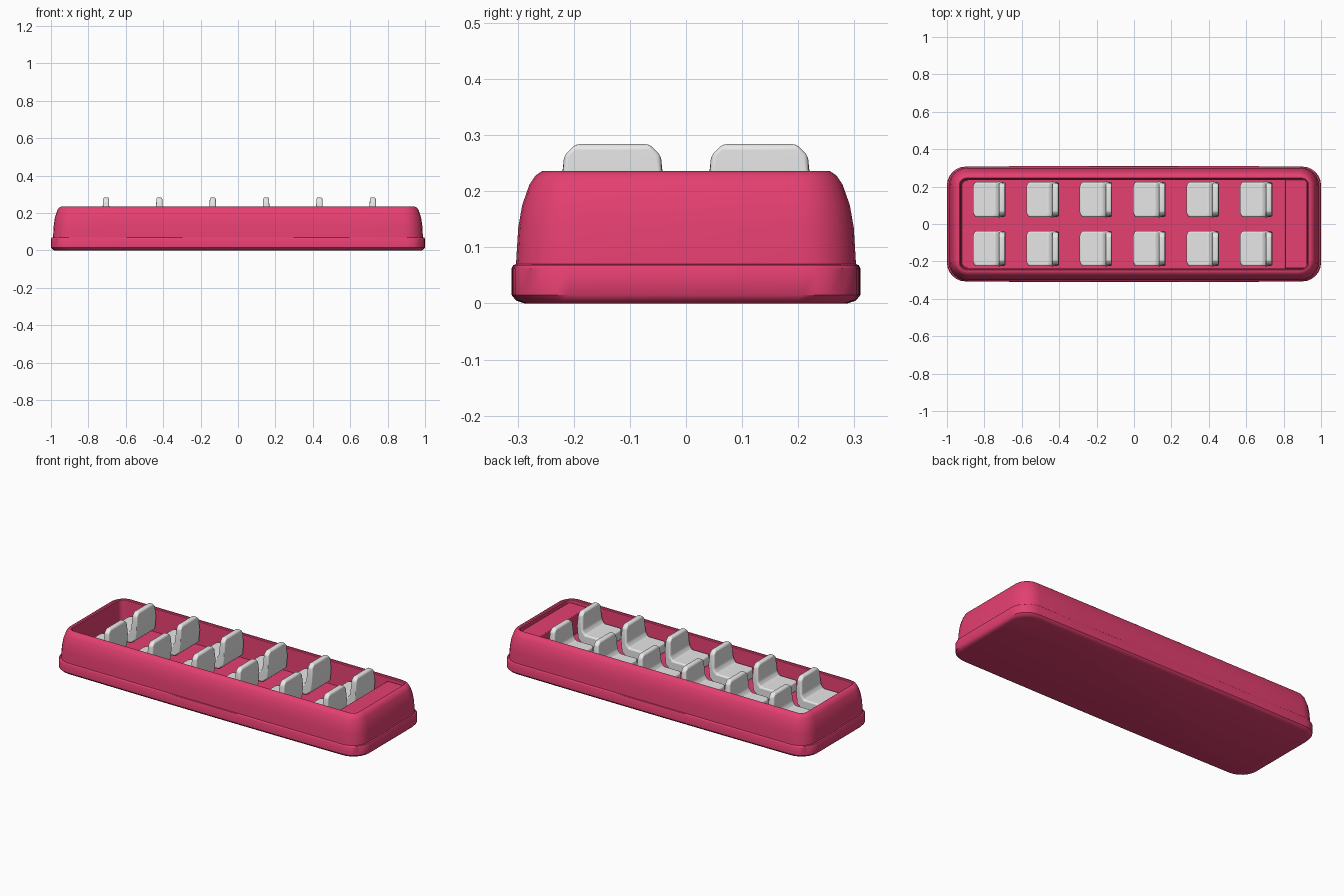
import bpy, bmesh, math

cube = bpy.data.objects.get("Cube")
if cube:
    bpy.data.objects.remove(cube, do_unlink=True)


def material(name, rgb):
    m = bpy.data.materials.new(name)
    m.use_nodes = True
    m.diffuse_color = (*rgb, 1)
    bsdf = m.node_tree.nodes["Principled BSDF"]
    bsdf.inputs["Base Color"].default_value = (*rgb, 1)
    bsdf.inputs["Roughness"].default_value = 0.6
    return m


pink = material("raspberry pink", (0.78, 0.05, 0.165))
grey = material("light grey", (0.8, 0.8, 0.8))


def finish(bm, name, mat, bevel=0, segments=3, angle=35):
    bmesh.ops.recalc_face_normals(bm, faces=bm.faces)
    mesh = bpy.data.meshes.new(name)
    bm.to_mesh(mesh)
    bm.free()
    mesh.materials.append(mat)
    ob = bpy.data.objects.new(name, mesh)
    bpy.context.collection.objects.link(ob)
    if bevel:
        mod = ob.modifiers.new("rounded edges", 'BEVEL')
        mod.width, mod.segments = bevel, segments
        mod.limit_method = 'ANGLE'
        mod.angle_limit = math.radians(25)
    bpy.ops.object.select_all(action='DESELECT')
    ob.select_set(True)
    bpy.context.view_layer.objects.active = ob
    bpy.ops.object.shade_smooth_by_angle(angle=math.radians(angle))


def bridge(bm, low, high):
    """Join two loops of equal length with a band of quads."""
    n = len(low)
    for i in range(n):
        j = (i + 1) % n
        bm.faces.new((low[i], low[j], high[j], high[i]))


def ring(a, b, r, bulge, steps=6, mids=6):
    """Rounded rectangle whose long sides can bow outwards."""
    pts = []
    for k, (sx, sy) in enumerate([(1, 1), (-1, 1), (-1, -1), (1, -1)]):
        for i in range(steps + 1):
            t = (k + i / steps) * math.pi / 2
            pts.append((sx * (a - r) + r * math.cos(t),
                        sy * (b - r) + r * math.sin(t)))
        if k % 2 == 0:
            for i in range(1, mids + 1):
                x = sx * (a - r) * (1 - 2 * i / (mids + 1))
                pts.append((x, sy * (b + bulge * (1 - (x / (a - r)) ** 2))))
    return pts


# Tub: belt, rounded outer walls, rim, inner walls and floor in one loft
# (half length, half width, height, corner radius, bow)
sections = [
    (0.98, 0.284, 0.0, 0.09, 0.004),
    (0.992, 0.299, 0.005, 0.1, 0.004),
    (0.999, 0.307, 0.015, 0.1, 0.004),
    (1.0, 0.307, 0.062, 0.1, 0.004),
    (0.997, 0.304, 0.068, 0.1, 0.004),
    (0.989, 0.303, 0.07, 0.1, 0),
    (0.985, 0.299, 0.135, 0.1, 0),
    (0.979, 0.292, 0.175, 0.095, 0),
    (0.967, 0.279, 0.212, 0.085, 0),
    (0.958, 0.268, 0.228, 0.075, 0),
    (0.943, 0.256, 0.236, 0.065, 0),
    (0.933, 0.245, 0.236, 0.035, 0),
    (0.928, 0.24, 0.232, 0.03, 0),
    (0.92, 0.234, 0.1, 0.03, 0),
]
bm = bmesh.new()
loops = [[bm.verts.new((x, y, z)) for x, y in ring(a, b, r, bow)]
         for a, b, z, r, bow in sections]
for low, high in zip(loops, loops[1:]):
    bridge(bm, low, high)
bm.faces.new(loops[0])
bm.faces.new(loops[-1])
finish(bm, "tub", pink)

# Raised ledge behind the last seat row
bm = bmesh.new()
bmesh.ops.create_cube(bm, size=1)
for v in bm.verts:
    v.co.x = 0.867 + v.co.x * 0.118
    v.co.y *= 0.474
    v.co.z = 0.155 + v.co.z * 0.12
finish(bm, "rear_ledge", pink, bevel=0.004, segments=2)

# Seats: side profile of cushion and backrest, lofted across with softer ends
profile = [(-0.172, 0.102), (-0.035, 0.102), (-0.005, 0.128), (0.002, 0.2),
           (-0.001, 0.284), (-0.032, 0.284), (-0.037, 0.182),
           (-0.053, 0.16), (-0.172, 0.16)]


def seat(name, back_x, mid_y):
    bm = bmesh.new()
    rows = []
    for side, is_end in ((-1, True), (-1, False), (1, False), (1, True)):
        row = []
        for x, z in profile:
            top, front = z > 0.25, x < -0.1
            half = 0.086 if top else 0.094
            if is_end:
                z -= 0.02 * top
                x += 0.014 * front
            else:
                half -= 0.02
            row.append(bm.verts.new((back_x + x, mid_y + side * half, z)))
        rows.append(row)
    for low, high in zip(rows, rows[1:]):
        bridge(bm, low, high)
    bm.faces.new(rows[0])
    bm.faces.new(rows[-1])
    finish(bm, name, grey, bevel=0.008, angle=50)


for i in range(6):
    for side, y in (("right", -0.131), ("left", 0.131)):
        seat(f"seat_{side}_{i + 1}", -0.689 + 0.2853 * i, y)
